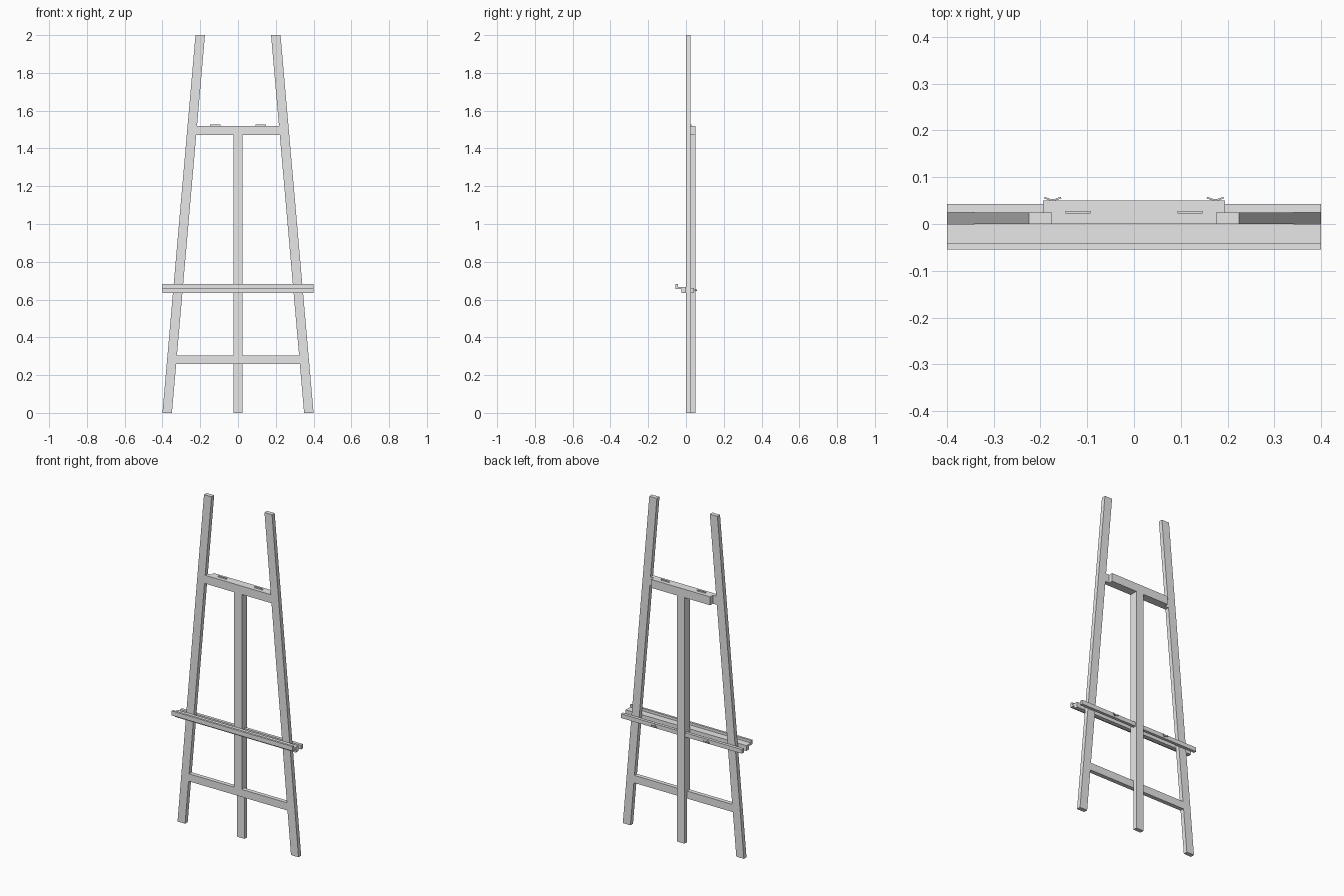
import bpy
import bmesh
from mathutils import Vector

cube = bpy.data.objects.get("Cube")
if cube:
    bpy.data.objects.remove(cube, do_unlink=True)

# One plain grey for the whole easel
grey = bpy.data.materials.new("light grey")
grey.use_nodes = True
grey.diffuse_color = (0.8, 0.8, 0.8, 1)
grey.node_tree.nodes["Principled BSDF"].inputs["Base Color"].default_value = (0.8, 0.8, 0.8, 1)

TIMBER = 0.025      # board thickness, also half the board width


def prism(name, profile, axis, start, end):
    """Extrude a 2D profile along x, y or z; the profile uses the other two axes in order."""
    bm = bmesh.new()
    i = "xyz".index(axis)
    points = []
    for p in profile:
        co = list(p)
        co.insert(i, start)
        points.append(bm.verts.new(co))
    face = bm.faces.new(points)
    extruded = bmesh.ops.extrude_face_region(bm, geom=[face])["geom"]
    shift = Vector((0, 0, 0))
    shift[i] = end - start
    bmesh.ops.translate(bm, vec=shift,
                        verts=[v for v in extruded if isinstance(v, bmesh.types.BMVert)])
    bmesh.ops.recalc_face_normals(bm, faces=bm.faces)
    mesh = bpy.data.meshes.new(name)
    bm.to_mesh(mesh)
    bm.free()
    mesh.materials.append(grey)
    obj = bpy.data.objects.new(name, mesh)
    bpy.context.collection.objects.link(obj)
    return obj


def box(name, x0, x1, y0, y1, z0, z1):
    return prism(name, [(x0, y0), (x1, y0), (x1, y1), (x0, y1)], "z", z0, z1)


def inner(z):
    """Distance from the centre to the inner edge of a side leg at height z."""
    return 0.35 - 0.0875 * z


def crossbar(name, z0, z1):
    """Board fitted between the sloping legs."""
    a, b = inner(z0), inner(z1)
    prism(name, [(-a, z0), (a, z0), (b, z1), (-b, z1)], "y", 0, TIMBER)


# Sloping side legs
for side, s in (("left", 1), ("right", -1)):
    prism(side + "_leg", [(s * 0.35, 0), (s * 0.4, 0), (s * 0.225, 2), (s * 0.175, 2)],
          "y", 0, TIMBER)

# Crossbars and the backing block behind the top one
crossbar("lower_crossbar", 0.26, 0.305)
crossbar("top_crossbar", 1.47, 1.52)
box("top_backing_block", -0.195, 0.195, TIMBER, 0.05, 1.47, 1.52)

# Centre post in front of the long rear leg
box("centre_post", -TIMBER, TIMBER, 0, TIMBER, 0.305, 1.47)
box("rear_leg", -TIMBER, TIMBER, TIMBER, 0.05, 0, 1.47)

# Tray with a front lip and a supporting rail, and the clamp rail behind the legs
tray = [(-0.055, 0.655), (-0.025, 0.655), (-0.025, 0.635), (0, 0.635),
        (0, 0.667), (-0.042, 0.667), (-0.042, 0.682), (-0.055, 0.682)]
prism("tray", tray, "x", -0.4, 0.4)
box("clamp_rail", -0.4, 0.4, TIMBER, 0.043, 0.635, 0.66)

for side, s in (("left", 1), ("right", -1)):
    # Hinge plate on the top crossbar
    x = s * 0.12
    box(side + "_hinge", x - 0.027, x + 0.027, 0.022, 0.028, 1.52, 1.527)

    # Wing nut on the clamp rail
    x = s * 0.174
    box(side + "_bolt", x - 0.004, x + 0.004, 0.04, 0.053, 0.644, 0.652)
    wings = [(x - 0.019, 0.055), (x, 0.048), (x + 0.019, 0.055),
             (x + 0.017, 0.058), (x, 0.052), (x - 0.017, 0.058)]
    prism(side + "_wing_nut", wings, "z", 0.644, 0.652)
